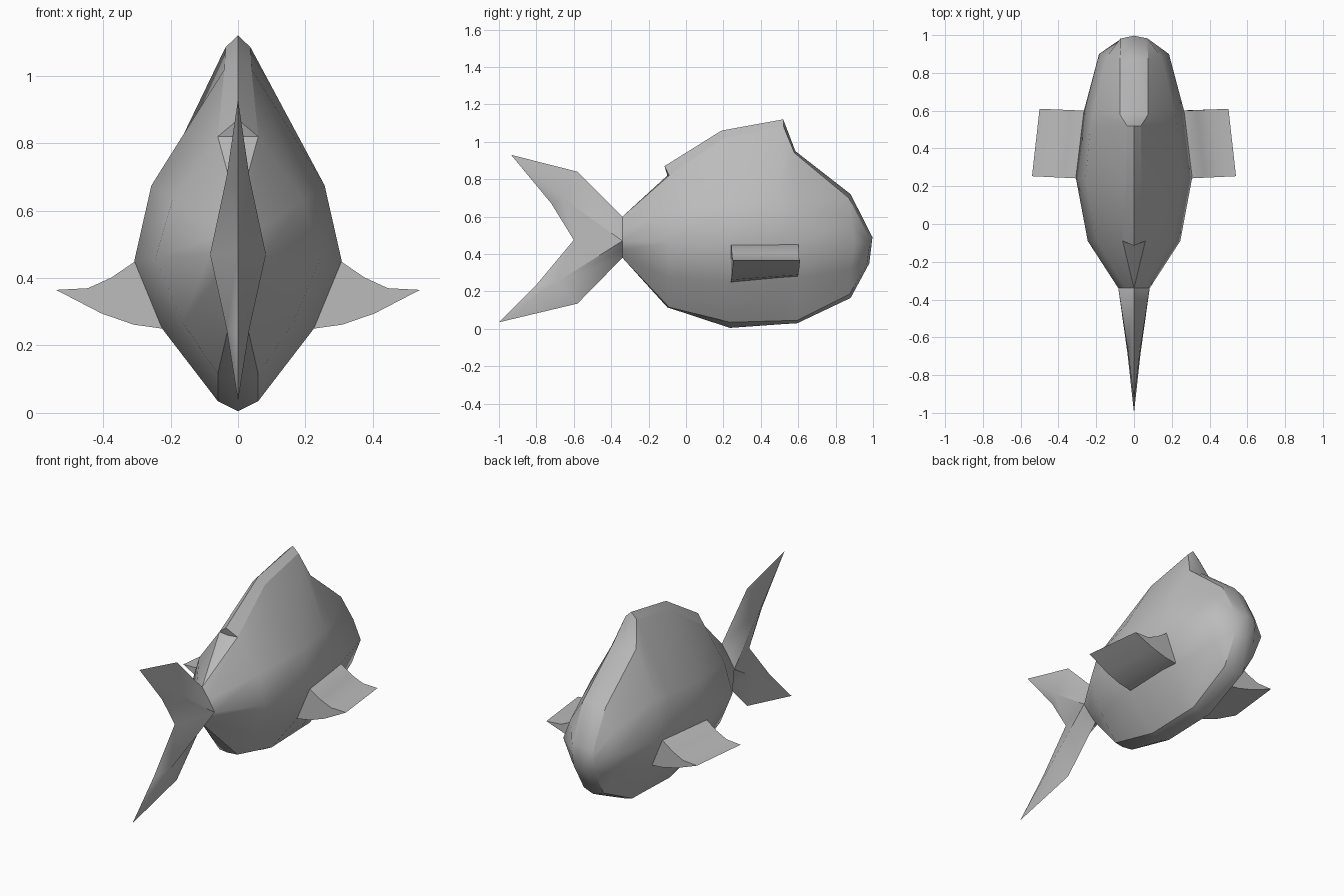
import bpy, bmesh, math

if "Cube" in bpy.data.objects:
    bpy.data.objects.remove(bpy.data.objects["Cube"])

grey = bpy.data.materials.new("fish_grey")
grey.diffuse_color = (0.5, 0.5, 0.5, 1)
grey.use_nodes = True
grey.node_tree.nodes["Principled BSDF"].inputs["Base Color"].default_value = grey.diffuse_color


def finish(name, bm, angle, hard=lambda e: False):
    """Weld, fix normals, shade smooth with hard edges, add to the scene."""
    bmesh.ops.remove_doubles(bm, verts=bm.verts, dist=0.002)
    bmesh.ops.recalc_face_normals(bm, faces=bm.faces)
    for f in bm.faces:
        f.smooth = True
    for e in bm.edges:
        sharp = len(e.link_faces) == 2 and e.calc_face_angle(0) > math.radians(angle)
        e.smooth = not (sharp or hard(e))
    me = bpy.data.meshes.new(name)
    bm.to_mesh(me)
    me.materials.append(grey)
    ob = bpy.data.objects.new(name, me)
    bpy.context.collection.objects.link(ob)
    return ob


def add_face(bm, pts):
    """Face on the right side plus its mirrored twin."""
    clean = []
    for p in pts:
        if p not in clean:
            clean.append(p)
    if len(clean) < 3:
        return
    for s in (1, -1):
        vs = [bm.verts.new((s * x, y, z)) for x, y, z in clean]
        bm.faces.new(vs if s == 1 else vs[::-1])


bm = bmesh.new()

# Body half-sections from keel to ridge, tail root to nose
rings = [
    [(0, -.34, .38), (0, -.34, .38), (.045, -.34, .425), (.083, -.34, .47),
     (.045, -.34, .535), (0, -.34, .60), (0, -.34, .60)],
    [(0, -.10, .115), (.06, -.09, .115), (.165, -.09, .27), (.245, -.09, .46),
     (.195, -.09, .63), (.06, -.09, .82), (0, -.115, .87)],
    [(0, .235, .005), (.06, .235, .035), (.225, .24, .25), (.308, .245, .45),
     (.257, .24, .675), (.04, .20, 1.02), (0, .19, 1.06)],
    [(0, .50, .024), (.06, .50, .043), (.205, .50, .26), (.277, .50, .45),
     (.232, .50, .68), (.037, .52, 1.085), (0, .52, 1.12)],
    [(0, .595, .03), (.06, .595, .045), (.19, .595, .27), (.265, .60, .455),
     (.215, .595, .68), (.075, .58, .94), (0, .585, .95)],
    [(0, .88, .165), (.065, .875, .185), (.14, .88, .32), (.185, .90, .46),
     (.145, .885, .58), (.075, .87, .70), (0, .88, .72)],
    [(0, .98, .35), (.068, .968, .35), (.070, .972, .38), (.072, .978, .42),
     (.072, .982, .45), (.070, .982, .485), (0, .997, .49)],
]
for j in range(len(rings) - 1):
    a, b = rings[j], rings[j + 1]
    for i in range(6):
        if j == 0 and i == 5:      # step behind the back fin
            base = (0, -.10, .82)
            add_face(bm, [a[5], b[5], base])
            add_face(bm, [base, b[5], b[6]])
        else:
            add_face(bm, [a[i], b[i], b[i + 1], a[i + 1]])
add_face(bm, rings[-1])            # nose cap

# Forked tail, thickest along the middle of each lobe
root = rings[0][3]
fork = (0, -.60, .475)
lobes = [
    (rings[0][5], rings[0][4], (0, -.58, .84), (0, -.935, .93), (0, -.72, .67), (.034, -.66, .70)),
    (rings[0][0], rings[0][2], (0, -.58, .135), (0, -1.0, .035), (0, -.80, .235), (.034, -.69, .25)),
]
for edge, side, lead, tip, trail, mid in lobes:
    add_face(bm, [edge, lead, mid])
    add_face(bm, [edge, mid, side])
    add_face(bm, [side, mid, root])
    add_face(bm, [root, mid, fork])
    add_face(bm, [mid, trail, fork])
    add_face(bm, [lead, tip, mid])
    add_face(bm, [mid, tip, trail])

# Crisp lines along the belly strip and the back strip
strip = [tuple(round(c, 3) for c in r[i]) for r in rings for i in (1, 5)]


def on_strip(e):
    return all((round(abs(v.co.x), 3), round(v.co.y, 3), round(v.co.z, 3)) in strip
               for v in e.verts)


finish("body_and_tail", bm, 42, on_strip)

# Side fins: curved wedge section between a rear and a front end
section = [(.20, .45), (.305, .45), (.375, .402), (.445, .37), (.54, .365),
           (.405, .295), (.31, .262), (.225, .25), (.16, .25)]
for side, name in ((1, "right_side_fin"), (-1, "left_side_fin")):
    bm = bmesh.new()
    ends = []
    for t in (0, 1):
        ring = []
        for x, z in section:
            out = max(0, (x - .225) / .315)
            y = (.238 + .015 * out) if t == 0 else (.597 + .013 * out)
            zz = z + t * .03 * max(0, (.365 - z) / .115)
            ring.append(bm.verts.new((side * (x - .04 * t), y, zz)))
        ends.append(ring)
    n = len(section)
    for i in range(n):
        k = (i + 1) % n
        bm.faces.new((ends[0][i], ends[0][k], ends[1][k], ends[1][i]))
    for ring in ends:
        bm.faces.new(ring)
    finish(name, bm, 40)
